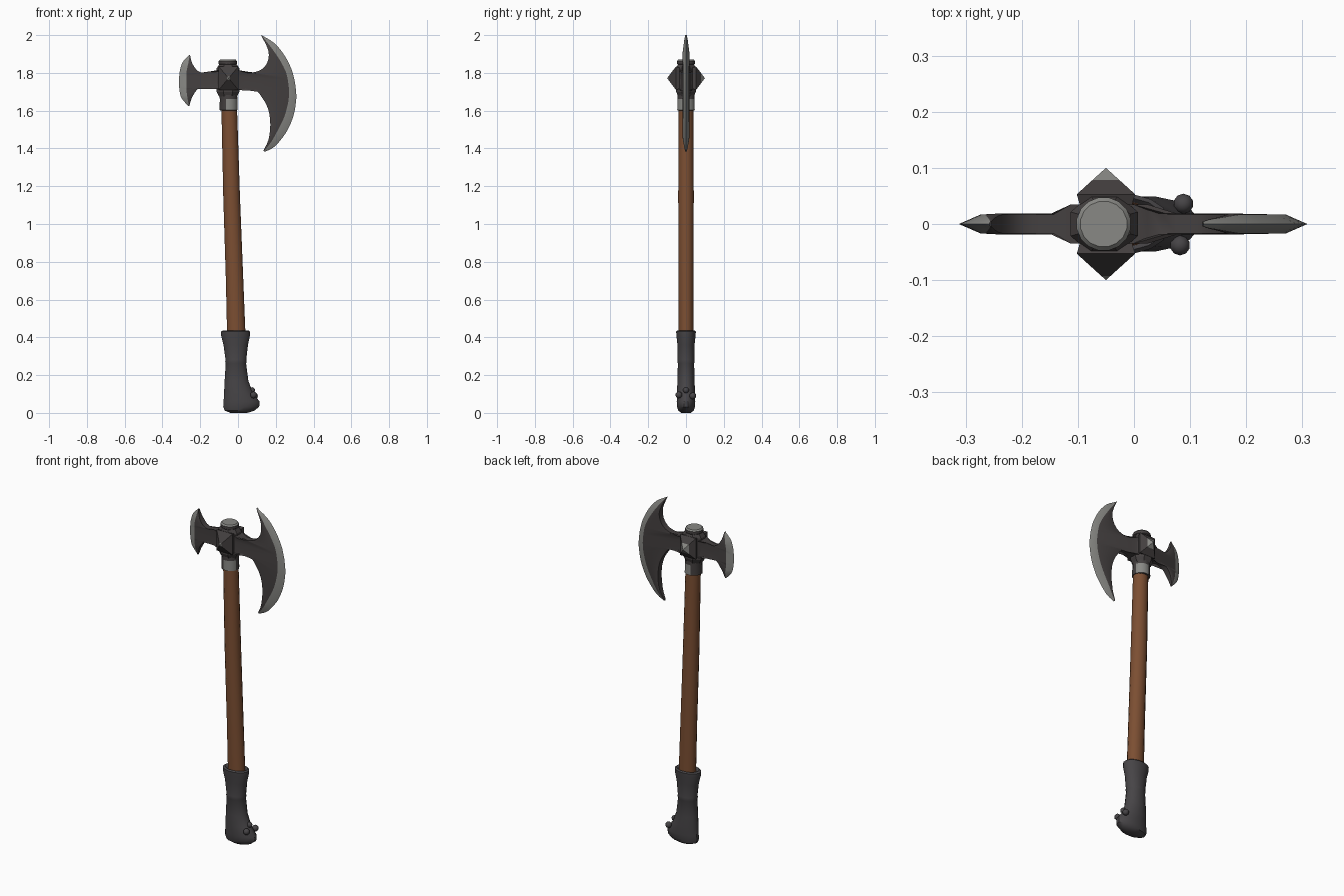
import bpy, bmesh, math
from mathutils import Vector

cube = bpy.data.objects.get("Cube")
if cube:
    bpy.data.objects.remove(cube, do_unlink=True)


def material(name, rgb):
    mat = bpy.data.materials.new(name)
    mat.use_nodes = True
    mat.diffuse_color = (*rgb, 1)
    mat.node_tree.nodes["Principled BSDF"].inputs["Base Color"].default_value = (*rgb, 1)
    return mat


WOOD = material("brown wood", (0.2, 0.077, 0.032))
IRON = material("dark iron", (0.058, 0.051, 0.051))
STEEL = material("worn steel", (0.25, 0.25, 0.235))
GRIP = material("grey grip", (0.062, 0.058, 0.062))


def finish(name, bm, mats, rule=None, angle=35):
    """Turn a bmesh into an object; rule(face) picks the material slot."""
    bmesh.ops.remove_doubles(bm, verts=bm.verts, dist=0.0005)
    bmesh.ops.recalc_face_normals(bm, faces=bm.faces)
    bm.normal_update()
    if rule:
        for face in bm.faces:
            face.material_index = int(rule(face))
    mesh = bpy.data.meshes.new(name)
    bm.to_mesh(mesh)
    bm.free()
    for mat in mats:
        mesh.materials.append(mat)
    obj = bpy.data.objects.new(name, mesh)
    bpy.context.collection.objects.link(obj)
    bpy.ops.object.select_all(action="DESELECT")
    obj.select_set(True)
    bpy.context.view_layer.objects.active = obj
    bpy.ops.object.shade_smooth_by_angle(angle=math.radians(angle))
    return obj


def bridge(bm, loops, closed=True):
    """Join neighbouring vertex loops with quads."""
    for a, b in zip(loops, loops[1:]):
        n = len(a)
        for i in range(n if closed else n - 1):
            j = (i + 1) % n
            bm.faces.new((a[i], a[j], b[j], b[i]))


def column(name, rings, mats, sides=16, rule=None, angle=35):
    """Loft ellipses given as (z, centre x, x radius, y radius)."""
    bm = bmesh.new()
    loops = []
    for z, cx, rx, ry in rings:
        turns = [math.tau * (i + 0.5) / sides for i in range(sides)]
        loops.append([bm.verts.new((cx + rx * math.cos(a), ry * math.sin(a), z)) for a in turns])
    bridge(bm, loops)
    bm.faces.new(loops[0])
    bm.faces.new(loops[-1])
    return finish(name, bm, mats, rule, angle)


def spline(points, steps=3):
    """Catmull-Rom curve through the points."""
    pts = [Vector(p) for p in points]
    out = []
    for i in range(len(pts) - 1):
        p0, p1, p2, p3 = pts[max(i - 1, 0)], pts[i], pts[i + 1], pts[min(i + 2, len(pts) - 1)]
        for s in range(steps):
            t = s / steps
            out.append(0.5 * (2 * p1 + (p2 - p0) * t + (2 * p0 - 5 * p1 + 4 * p2 - p3) * t * t
                              + (3 * p1 - p0 - 3 * p2 + p3) * t ** 3))
    return out + [pts[-1]]


def blade(name, stations, root):
    """Stations run tip to tip: inner rim, start of bevel, cutting edge (x, z each)."""
    inner, bevel, edge = (spline([s[k:k + 2] for s in stations]) for k in (0, 2, 4))
    bm = bmesh.new()
    loops = []
    last = len(inner) - 1
    for i, (a, b, c) in enumerate(zip(inner, bevel, edge)):
        thick = 0.017 * min(1, 0.25 + 0.2 * min(i, last - i))
        swell = 0.035 if abs(a.x - root) < 0.035 else thick
        mid = a.lerp(b, 0.22)
        half = [(a, swell), (mid, thick * 1.1), (b, thick)]
        section = half + [(c, 0)] + [(p, -t) for p, t in reversed(half)]
        loops.append([bm.verts.new((p.x, t, p.y)) for p, t in section])
    bridge(bm, loops)
    for loop in loops:
        for vert in (loop[3],):
            for face in vert.link_faces:
                face.material_index = 1
    return finish(name, bm, [IRON, STEEL])


# Wooden shaft, leaning slightly
column("shaft", [(0.38, -0.008, 0.05, 0.039), (0.7, -0.018, 0.047, 0.04),
                 (1.15, -0.034, 0.045, 0.042), (1.63, -0.047, 0.042, 0.039)], [WOOD])

# Flared grip with a heel swept to one side
column("grip", [(0, 0.005, 0.045, 0.025), (0.012, 0.008, 0.08, 0.042), (0.032, 0.017, 0.097, 0.048),
                (0.06, 0.019, 0.097, 0.05), (0.11, 0.002, 0.077, 0.049), (0.17, -0.008, 0.064, 0.046),
                (0.262, -0.011, 0.055, 0.044), (0.27, -0.011, 0.058, 0.047), (0.282, -0.011, 0.056, 0.045),
                (0.36, -0.012, 0.066, 0.046), (0.41, -0.013, 0.078, 0.052), (0.43, -0.013, 0.078, 0.053),
                (0.437, -0.012, 0.068, 0.046), (0.425, -0.01, 0.05, 0.036)], [GRIP])

# Studs on the heel, one on each face and one at the side
for label, spot, size in (("front_stud", (0.082, -0.038, 0.095), 0.018),
                          ("back_stud", (0.088, 0.036, 0.09), 0.018),
                          ("side_stud", (0.075, 0, 0.12), 0.016)):
    bm = bmesh.new()
    bmesh.ops.create_uvsphere(bm, u_segments=10, v_segments=6, radius=size)
    bmesh.ops.translate(bm, verts=bm.verts, vec=spot)
    finish(label, bm, [GRIP], angle=60)

# Socket below the head, worn bright on patches near its lower rim
column("socket", [(1.6, -0.05, 0.042, 0.04), (1.603, -0.05, 0.049, 0.048), (1.662, -0.05, 0.048, 0.047),
                  (1.7, -0.052, 0.049, 0.047)], [IRON, STEEL], sides=12,
       rule=lambda f: abs(f.normal.y) > 0.45 and f.calc_center_median().x > -0.06
       and 1.605 < f.calc_center_median().z < 1.66)

# Faceted head block
column("head_block", [(1.675, -0.053, 0.052, 0.046), (1.7, -0.053, 0.065, 0.056),
                      (1.825, -0.053, 0.065, 0.056), (1.845, -0.053, 0.05, 0.046)],
       [IRON], sides=8, angle=20)

# Round cap with a bright top
column("cap", [(1.82, -0.054, 0.04, 0.04), (1.842, -0.054, 0.043, 0.043), (1.848, -0.054, 0.049, 0.048),
               (1.863, -0.054, 0.049, 0.048), (1.871, -0.054, 0.042, 0.041)], [IRON, STEEL],
       rule=lambda f: f.normal.z > 0.6)

# Pyramid studs on both faces of the head, worn at the point
for label, side, worn in (("front_spike", -1, 0.15), ("back_spike", 1, 0.45)):
    bm = bmesh.new()
    loops = []
    for scale, depth in ((0.9, 0.035), (1, 0.053), (worn, 0.1 - 0.047 * worn)):
        corners = ((-1, -1), (1, -1), (1, 1), (-1, 1))
        loops.append([bm.verts.new((-0.05 + 0.052 * scale * u, side * depth, 1.772 + 0.062 * scale * v))
                      for u, v in corners])
    bridge(bm, loops)
    bm.faces.new(loops[0])
    tip = bm.verts.new((-0.05, side * 0.1, 1.772))
    for i in range(4):
        bm.faces.new((loops[-1][i], loops[-1][(i + 1) % 4], tip))
    finish(label, bm, [IRON, STEEL], rule=lambda f: len(f.verts) == 3, angle=20)

# Large crescent blade
blade("large_blade", [
    (0.122, 2, 0.123, 2, 0.124, 2),
    (0.16, 1.92, 0.175, 1.935, 0.193, 1.957),
    (0.157, 1.86, 0.22, 1.87, 0.246, 1.893),
    (0.12, 1.815, 0.247, 1.82, 0.283, 1.82),
    (0.05, 1.8, 0.258, 1.79, 0.297, 1.77),
    (-0.02, 1.812, 0.264, 1.76, 0.303, 1.74),
    (-0.02, 1.712, 0.27, 1.71, 0.309, 1.68),
    (0.077, 1.72, 0.268, 1.66, 0.306, 1.64),
    (0.129, 1.667, 0.258, 1.61, 0.298, 1.59),
    (0.161, 1.604, 0.24, 1.555, 0.28, 1.535),
    (0.171, 1.525, 0.21, 1.495, 0.25, 1.477),
    (0.161, 1.445, 0.176, 1.435, 0.193, 1.409),
    (0.135, 1.39, 0.137, 1.385, 0.14, 1.382)], -0.01)

# Small rear blade
blade("small_blade", [
    (-0.254, 1.895, -0.256, 1.895, -0.258, 1.895),
    (-0.242, 1.85, -0.263, 1.852, -0.293, 1.857),
    (-0.212, 1.81, -0.271, 1.815, -0.307, 1.815),
    (-0.17, 1.8, -0.272, 1.795, -0.311, 1.785),
    (-0.09, 1.81, -0.273, 1.78, -0.312, 1.765),
    (-0.09, 1.715, -0.273, 1.73, -0.312, 1.735),
    (-0.16, 1.733, -0.273, 1.71, -0.31, 1.71),
    (-0.207, 1.72, -0.271, 1.69, -0.306, 1.688),
    (-0.241, 1.675, -0.266, 1.66, -0.297, 1.663),
    (-0.258, 1.625, -0.26, 1.624, -0.264, 1.625)], -0.1)
